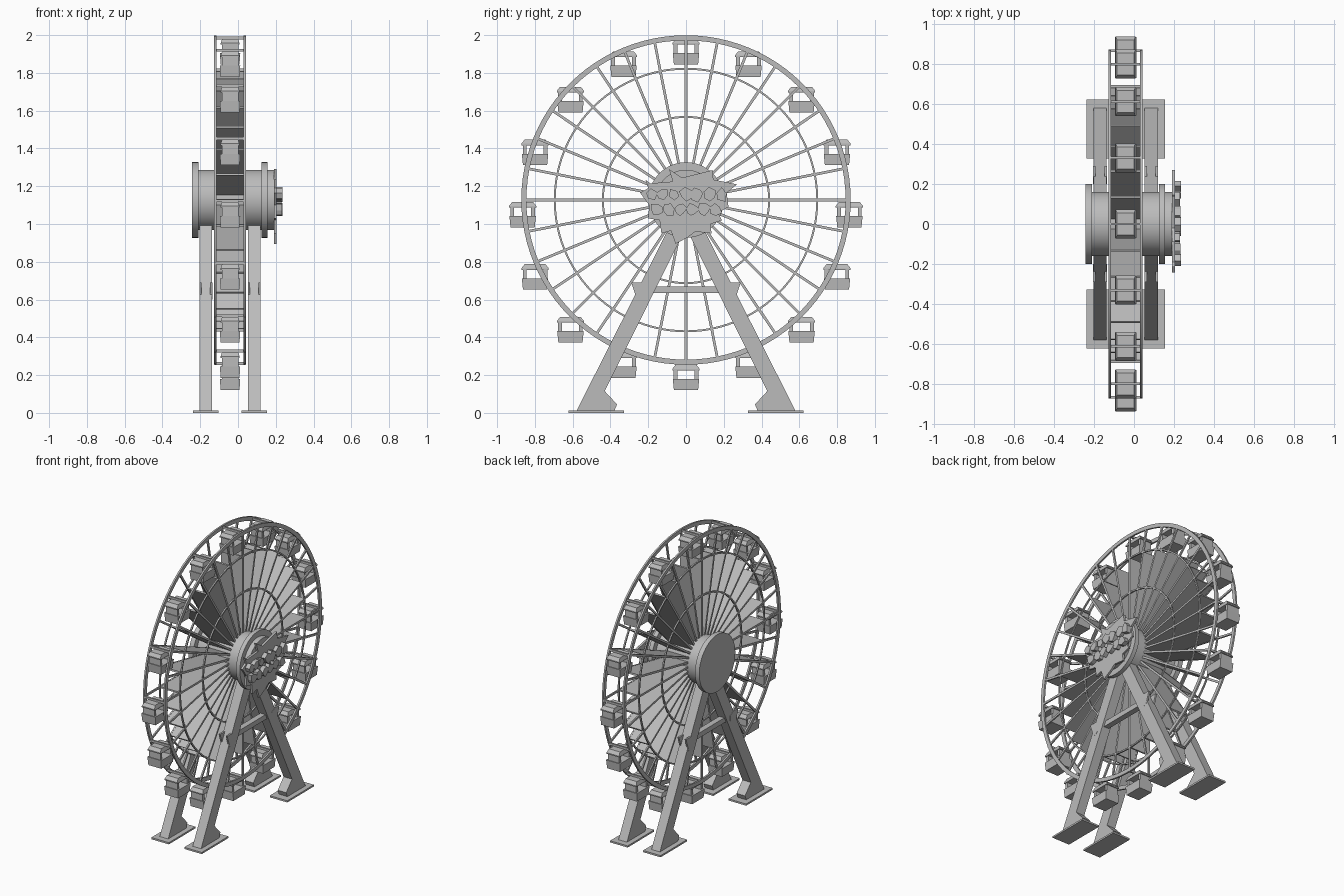
import bpy, math, random

if "Cube" in bpy.data.objects:
    bpy.data.objects.remove(bpy.data.objects["Cube"])

random.seed(4)
CZ, WX = 1.127, -0.042            # wheel axle height and wheel mid-plane
grey = bpy.data.materials.new("light_grey")
grey.diffuse_color = (0.5, 0.5, 0.5, 1)
grey.use_nodes = True
grey.node_tree.nodes["Principled BSDF"].inputs["Base Color"].default_value = grey.diffuse_color


def make(name, verts, faces, smooth=False):
    me = bpy.data.meshes.new(name)
    me.from_pydata(verts, [], faces)
    me.materials.append(grey)
    ob = bpy.data.objects.new(name, me)
    bpy.context.collection.objects.link(ob)
    bpy.ops.object.select_all(action='DESELECT')
    ob.select_set(True)
    bpy.context.view_layer.objects.active = ob
    bpy.ops.object.mode_set(mode='EDIT')
    bpy.ops.mesh.select_all(action='SELECT')
    bpy.ops.mesh.normals_make_consistent(inside=False)
    bpy.ops.object.mode_set(mode='OBJECT')
    if smooth:
        bpy.ops.object.shade_smooth_by_angle(angle=math.radians(35))
    return ob


def prism_data(pts, x0, x1, off=0):
    """Outline in (y, z) pushed from x0 to x1."""
    n = len(pts)
    v = [(x, y, z) for x in (x0, x1) for y, z in pts]
    f = [tuple(range(off, off + n)), tuple(range(off + 2 * n - 1, off + n - 1, -1))]
    f += [(off + i, off + (i + 1) % n, off + n + (i + 1) % n, off + n + i) for i in range(n)]
    return v, f


def prisms(name, items, smooth=False):
    V, F = [], []
    for pts, x0, x1 in items:
        v, f = prism_data(pts, x0, x1, len(V))
        V += v
        F += f
    return make(name, V, F, smooth)


def circle(r, n=64):
    return [(r * math.cos(2 * math.pi * i / n), CZ + r * math.sin(2 * math.pi * i / n)) for i in range(n)]


def ring(name, r0, r1, x0, x1, n=96):
    sec = [(x0, r0), (x1, r0), (x1, r1), (x0, r1)]
    V, F = [], []
    for i in range(n):
        a = 2 * math.pi * i / n
        V += [(x, r * math.cos(a), CZ + r * math.sin(a)) for x, r in sec]
        F += [(4 * i + k, 4 * i + (k + 1) % 4, 4 * ((i + 1) % n) + (k + 1) % 4, 4 * ((i + 1) % n) + k)
              for k in range(4)]
    return make(name, V, F, True)


def bar(a, r0, r1, w):
    """Radial strip outline at angle a."""
    c, s = math.cos(a), math.sin(a)
    return [(r * c - t * s, CZ + r * s + t * c) for r, t in
            ((r0, -w / 2), (r1, -w / 2), (r1, w / 2), (r0, w / 2))]


# Wheel rims and inner rings on both sides
for side, x0 in (("left", -0.127), ("right", 0.03)):
    ring(side + "_rim", 0.845, 0.872, x0, x0 + 0.012)
    for nm, r in (("middle", 0.695), ("inner", 0.44)):
        ring(f"{side}_{nm}_ring", r - 0.005, r + 0.005, x0 + 0.001, x0 + 0.011)

# Spokes, broad panels between the sides
angles = [2 * math.pi * i / 32 for i in range(32)]
prisms("spokes", [(bar(a, 0.1, 0.85, 0.014), x, x + 0.01) for a in angles for x in (-0.126, 0.031)])
prisms("spoke_panels", [(bar(a, 0.1, 0.695, 0.011), -0.117, 0.032) for a in angles])

# Hub and discs
prisms("hub", [(circle(0.16), -0.22, 0.19)], True)
for nm, x0, x1 in (("left_disc", -0.243, -0.21), ("right_disc", 0.125, 0.155)):
    prisms(nm, [(circle(0.2), x0, x1)], True)


# Support legs, feet, gussets and braces
def mirror(pts, s):
    return [(y * s, z) for y, z in pts]


leg = [(-0.58, 0.01), (-0.38, 0.01), (-0.365, 0.045), (-0.43, 0.115), (0.03, 1.04), (-0.06, 1.04)]
foot = [(-0.622, 0), (-0.327, 0), (-0.327, 0.012), (-0.622, 0.012)]
bracket = [(-0.29, 0.69), (-0.235, 0.69), (-0.2, 0.67), (-0.2, 0.635), (-0.235, 0.6), (-0.26, 0.6)]
brace = [(-0.24, 0.635), (0.24, 0.635), (0.24, 0.67), (-0.24, 0.67)]
for nm, xc in (("left", -0.17), ("right", 0.086)):
    prisms(nm + "_legs", [(mirror(leg, s), xc - 0.033, xc + 0.033) for s in (1, -1)])
    prisms(nm + "_feet", [(mirror(foot, s), xc - 0.068, xc + 0.068) for s in (1, -1)])
    prisms(nm + "_brackets", [(mirror(bracket, s), x, x + 0.012) for s in (1, -1)
                              for x in (xc - 0.034, xc + 0.022)])
    prisms(nm + "_brace", [(brace, xc - 0.02, xc + 0.02)])

# Jagged plate on the hub face with raised abstract shards
plate = [(-0.215, 1.235), (-0.19, 1.215), (-0.07, 1.225), (-0.09, 1.29), (-0.02, 1.245), (0.04, 1.26),
         (0.14, 1.285), (0.145, 1.235), (0.27, 1.21), (0.215, 1.165), (0.225, 1.09), (0.17, 1.06),
         (0.19, 1.02), (0.13, 1.0), (0.135, 0.95), (0.05, 0.96), (0.01, 0.93), (-0.055, 0.895),
         (-0.08, 0.965), (-0.13, 0.95), (-0.14, 1.02), (-0.2, 1.03), (-0.195, 1.1), (-0.243, 1.165),
         (-0.2, 1.19)]
prisms("hub_plate", [(plate, 0.19, 0.205)])
shards = []
for row, (z, n) in enumerate(((1.155, 7), (1.075, 6))):
    for i in range(n):
        y = (i - (n - 1) / 2) * 0.062
        k = random.choice((5, 6, 7))
        t = random.random()
        pts = []
        for j in range(k):
            a = 2 * math.pi * j / k + t
            r = random.uniform(0.024, 0.044)
            pts.append((y + r * math.cos(a), z + r * math.sin(a)))
        shards.append((pts, 0.204, 0.236 - 0.003 * ((i + row) % 3)))
prisms("plate_shards", shards)


# Cabins: tapered roof, end walls, tub, with a hanging axle
def taper(cy, z0, z1, bot, top):
    v = [(sx * w / 2, cy + sy * d / 2, z) for z, (w, d) in ((z0, bot), (z1, top))
         for sx, sy in ((-1, -1), (1, -1), (1, 1), (-1, 1))]
    f = [(3, 2, 1, 0), (4, 5, 6, 7)] + [(i, (i + 1) % 4, 4 + (i + 1) % 4, 4 + i) for i in range(4)]
    return v, f


parts = [taper(0, -0.032, -0.01, (0.1, 0.145), (0.085, 0.11)),
         taper(0, -0.04, -0.032, (0.1, 0.145), (0.1, 0.145)),
         taper(-0.055, -0.09, -0.038, (0.088, 0.02), (0.088, 0.02)),
         taper(0.055, -0.09, -0.038, (0.088, 0.02), (0.088, 0.02)),
         taper(0, -0.145, -0.085, (0.1, 0.128), (0.108, 0.14)),
         taper(0, -0.011, 0.004, (0.166, 0.012), (0.166, 0.012))]
V, F = [], []
for v, f in parts:
    F += [tuple(len(V) + i for i in q) for q in f]
    V += v
cabin = make("cabin", V, F)
for i in range(16):
    a = 2 * math.pi * i / 16
    ob = cabin if i == 0 else cabin.copy()
    if i:
        ob.name = f"cabin_{i}"
        bpy.context.collection.objects.link(ob)
    ob.location = (WX, 0.865 * math.cos(a), CZ + 0.862 * math.sin(a))
